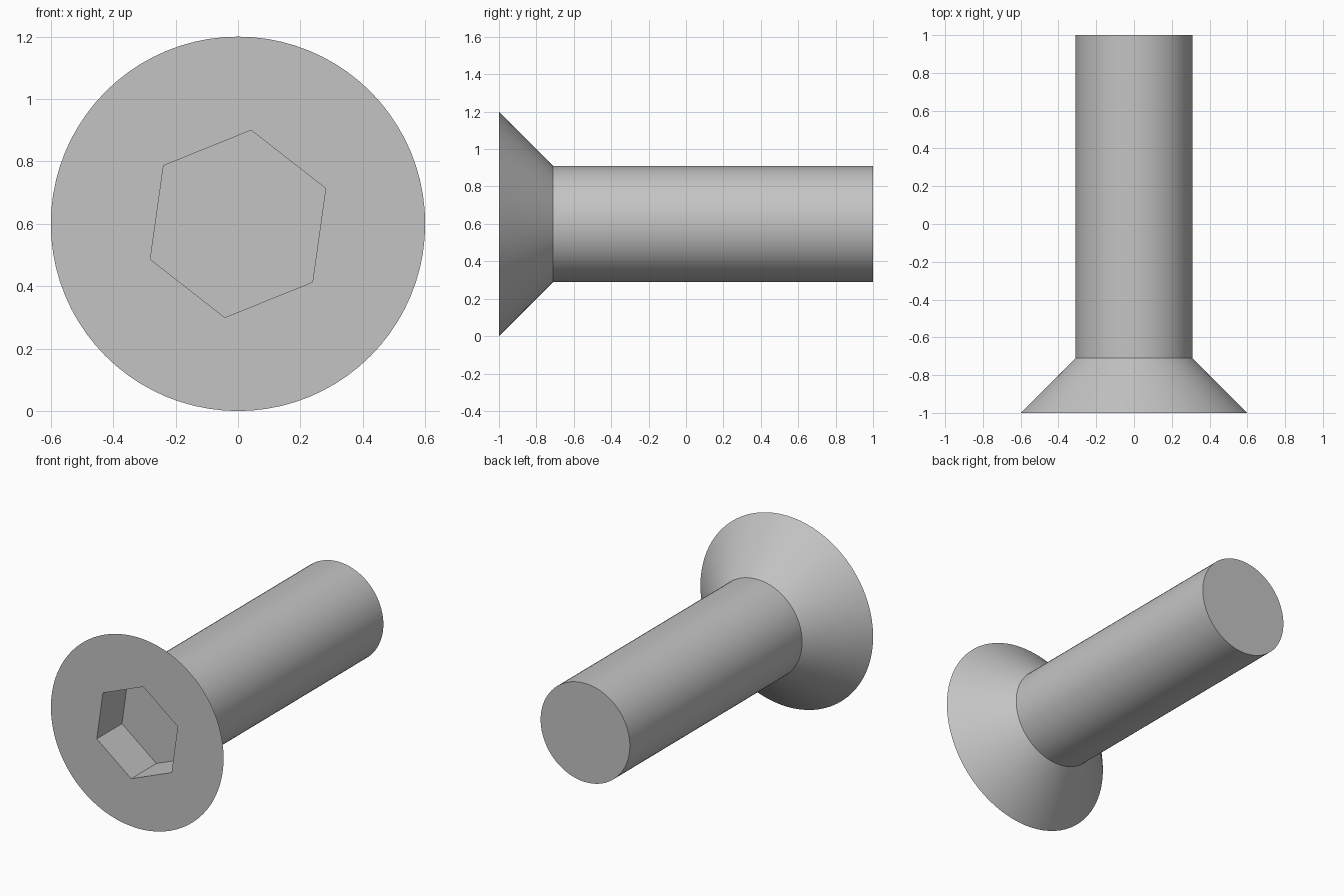
import bpy, bmesh, math
from mathutils import Vector

cube = bpy.data.objects.get("Cube")
if cube:
    bpy.data.objects.remove(cube, do_unlink=True)

SIDES = 80
AXIS_Z = 0.6
HEAD_R, SHANK_R, SOCKET_R = 0.6, 0.31, 0.303
FRONT, NECK, TIP = -1.0, -0.71, 1.0
SOCKET_FLOOR = -0.75
SOCKET_TURN = math.radians(22)

# Steel material
steel = bpy.data.materials.new("plain grey steel")
steel.use_nodes = True
grey = (0.55, 0.55, 0.55, 1)
steel.diffuse_color = grey
steel.node_tree.nodes["Principled BSDF"].inputs["Base Color"].default_value = grey

bm = bmesh.new()


def ring(radius, y, count, turn=0.0):
    """Closed loop of vertices around the screw axis."""
    angles = [turn + math.tau * i / count for i in range(count)]
    return [bm.verts.new((radius * math.cos(a), y, AXIS_Z + radius * math.sin(a)))
            for a in angles]


def wall(a, b):
    """Band of quads between two equal loops."""
    n = len(a)
    for i in range(n):
        j = (i + 1) % n
        bm.faces.new((a[i], a[j], b[j], b[i]))


# Countersunk head and shank
rim = ring(HEAD_R, FRONT, SIDES)
neck = ring(SHANK_R, NECK, SIDES)
tip = ring(SHANK_R, TIP, SIDES)
wall(rim, neck)
wall(neck, tip)
bm.faces.new(tip)

# Hexagonal drive socket
mouth = ring(SOCKET_R, FRONT, 6, SOCKET_TURN)
floor = ring(SOCKET_R, SOCKET_FLOOR, 6, SOCKET_TURN)
wall(mouth, floor)
bm.faces.new(floor)

# Flat front face around the socket
edges = [e for e in bm.edges if e.is_boundary]
bmesh.ops.triangle_fill(bm, use_beauty=True, edges=edges, normal=Vector((0, -1, 0)))
bmesh.ops.recalc_face_normals(bm, faces=bm.faces[:])

mesh = bpy.data.meshes.new("countersunk_screw")
bm.to_mesh(mesh)
bm.free()
mesh.materials.append(steel)
screw = bpy.data.objects.new("countersunk_screw", mesh)
bpy.context.collection.objects.link(screw)

# Smooth round walls, crisp edges
bpy.ops.object.select_all(action="DESELECT")
screw.select_set(True)
bpy.context.view_layer.objects.active = screw
bpy.ops.object.shade_smooth_by_angle(angle=math.radians(30))
